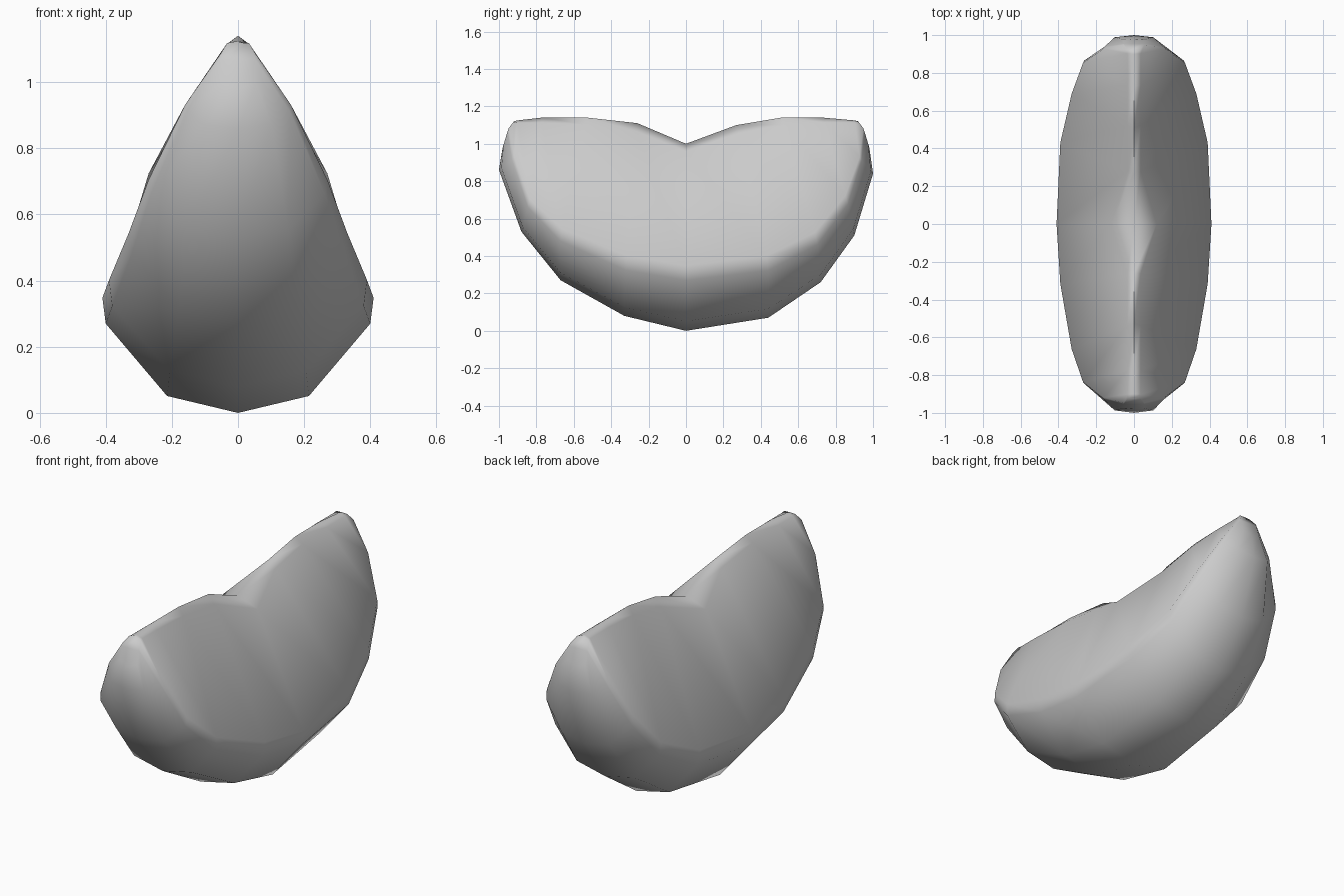
import bpy
import bmesh
import math
from mathutils import Vector

default_cube = bpy.data.objects.get("Cube")
if default_cube:
    bpy.data.objects.remove(default_cube, do_unlink=True)


def make_material(name, colour):
    material = bpy.data.materials.new(name)
    material.use_nodes = True
    material.diffuse_color = colour
    material.node_tree.nodes["Principled BSDF"].inputs["Base Color"].default_value = colour
    return material


# Stations along the wedge: crest (y, z), rim (y, z), rim half width, outer skin (y, z)
stations = [
    ((-.92, 1.12), (-.95, 1.08), .055, (-.98, .98)),
    ((-.9, 1.125), (-.92, .92), .16, (-1, .86)),
    ((-.77, 1.14), (-.84, .68), .27, (-.88, .53)),
    ((-.53, 1.14), (-.67, .51), .33, (-.67, .27)),
    ((-.26, 1.11), (-.32, .36), .39, (-.33, .08)),
    ((0, 1), (0, .31), .41, (0, 0)),
    ((.27, 1.1), (.44, .36), .39, (.44, .07)),
    ((.51, 1.14), (.7, .49), .33, (.72, .26)),
    ((.73, 1.14), (.86, .7), .27, (.9, .51)),
    ((.9, 1.125), (.93, .92), .16, (1, .84)),
    ((.92, 1.12), (.95, 1.08), .055, (.98, .98)),
]


def section(crest, rim, width, outer):
    """Closed ring of points: crest, rounded rim, outer skin, then the mirrored side."""
    crest, rim, outer = (Vector((0, y, z)) for y, z in (crest, rim, outer))
    crest_width = .12 if crest.y == 0 else min(.035, width * .6)
    half = [
        (crest_width, crest.lerp(rim, .06)),
        (width, rim.lerp(crest, .055)),
        (width * .975, rim.lerp(outer, .13)),
        (width * .45 + .03, outer.lerp(rim, .165)),
    ]
    right = [point + Vector((x, 0, 0)) for x, point in half]
    left = [point - Vector((x, 0, 0)) for x, point in reversed(half)]
    return [crest] + right + [outer] + left


# Segment body: loft through the sections and close both tips
bm = bmesh.new()
rings = [[bm.verts.new(point) for point in section(*station)] for station in stations]
for ring, following in zip(rings, rings[1:]):
    count = len(ring)
    for i in range(count):
        j = (i + 1) % count
        bm.faces.new((ring[i], ring[j], following[j], following[i]))
for ring in (rings[0], rings[-1]):
    bm.faces.new(ring)
bmesh.ops.recalc_face_normals(bm, faces=bm.faces)

mesh = bpy.data.meshes.new("segment_body")
bm.to_mesh(mesh)
bm.free()
mesh.materials.append(make_material("plain grey", (.6, .6, .6, 1)))
segment_body = bpy.data.objects.new("segment_body", mesh)
bpy.context.collection.objects.link(segment_body)

# Smooth shading, with only the steepest creases kept sharp
bpy.context.view_layer.objects.active = segment_body
segment_body.select_set(True)
bpy.ops.object.shade_smooth_by_angle(angle=math.radians(80))
